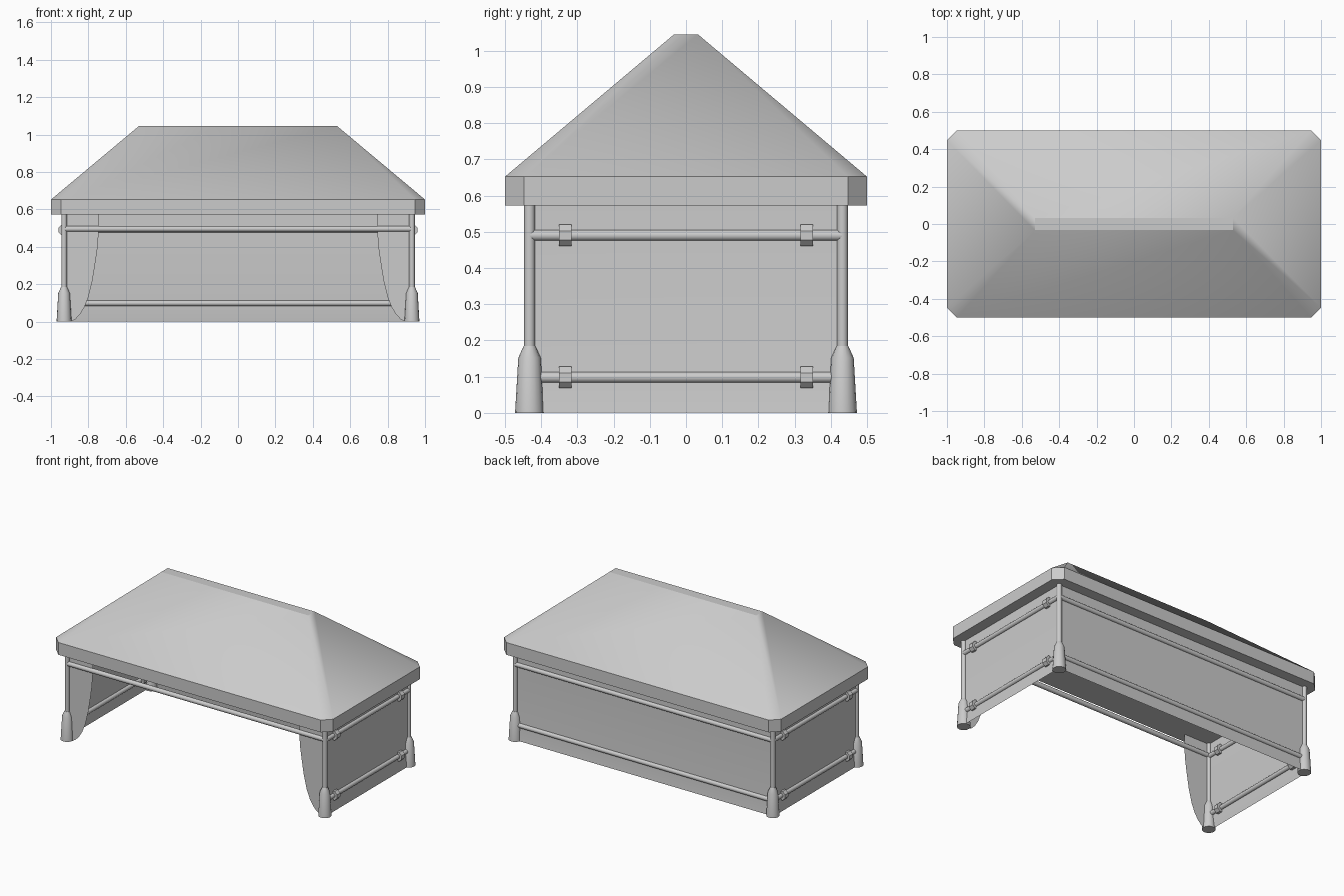
import bpy, bmesh
from math import cos, sin, tau
from mathutils import Vector

if "Cube" in bpy.data.objects:
    bpy.data.objects.remove(bpy.data.objects["Cube"])

PX, PY = 0.93, 0.432      # post positions
EAVE = 0.572              # underside of the roof


def finish(name, bm, recalc=True):
    if recalc:
        bmesh.ops.recalc_face_normals(bm, faces=bm.faces)
    me = bpy.data.meshes.new(name)
    bm.to_mesh(me)
    bm.free()
    ob = bpy.data.objects.new(name, me)
    bpy.context.collection.objects.link(ob)
    bpy.ops.object.select_all(action='DESELECT')
    ob.select_set(True)
    bpy.context.view_layer.objects.active = ob
    bpy.ops.object.shade_smooth_by_angle(angle=0.52)
    return ob


def loft(name, rings):
    """Capped skin through rings of equal vertex count."""
    bm = bmesh.new()
    loops = [[bm.verts.new(p) for p in r] for r in rings]
    n = len(loops[0])
    for a, b in zip(loops, loops[1:]):
        for i in range(n):
            j = (i + 1) % n
            bm.faces.new((a[i], a[j], b[j], b[i]))
    bm.faces.new(loops[0][::-1])
    bm.faces.new(loops[-1])
    bmesh.ops.remove_doubles(bm, verts=bm.verts, dist=0.0001)
    return finish(name, bm)


def turned(name, x, y, profile, n=16):
    """Upright round part from (radius, z) pairs."""
    return loft(name, [[(x + r * cos(tau * i / n), y + r * sin(tau * i / n), z)
                        for i in range(n)] for r, z in profile])


def rod(name, a, b, r=0.015, n=16):
    a, b = Vector(a), Vector(b)
    q = (b - a).to_track_quat('Z', 'Y')
    ring = [q @ Vector((r * cos(tau * (i + .5) / n), r * sin(tau * (i + .5) / n), 0))
            for i in range(n)]
    return loft(name, [[p + c for p in ring] for c in (a, b)])


def sheet(name, rows):
    """Cloth panel skinned between two-point rows."""
    bm = bmesh.new()
    vs = [[bm.verts.new(p) for p in r] for r in rows]
    for a, b in zip(vs, vs[1:]):
        bm.faces.new((a[0], a[1], b[1], b[0]))
    return finish(name, bm, False)


def roof_ring(x, y, c, z):
    pts = []
    for sx, sy in ((1, 1), (-1, 1), (-1, -1), (1, -1)):
        pair = [(sx * x, sy * (y - c), z), (sx * (x - c), sy * y, z)]
        pts += pair if sx * sy > 0 else pair[::-1]
    return pts


# Hipped canopy roof with a vertical valance
loft("roof", [roof_ring(1, 0.5, 0.053, EAVE), roof_ring(1, 0.5, 0.053, 0.652),
              roof_ring(0.53, 0.033, 0, 1.045)])

# Posts with tapered feet
for sx in (-1, 1):
    for sy in (-1, 1):
        turned("post", sx * PX, sy * PY, [(0.015, 0.1), (0.015, EAVE + 0.01)])
        turned("post_foot", sx * PX, sy * PY,
               [(0.04, 0), (0.031, 0.152), (0.016, 0.185)])

# Horizontal rails; the front has only the upper one
for z in (0.098, 0.49):
    rod("back_rail", (-PX, PY, z), (PX, PY, z))
    for sx in (-1, 1):
        rod("side_rail", (sx * PX, -PY, z), (sx * PX, PY, z))
        for sy in (-1, 1):
            rod("rail_clip", (sx * PX, sy * 0.333 - 0.017, z),
                (sx * PX, sy * 0.333 + 0.017, z), 0.032, 8)
rod("front_rail", (-PX, -PY, 0.495), (PX, -PY, 0.495))

# Cloth walls, flaring slightly below the lower rail
levels = [(EAVE, 0), (0.098, 0), (0.001, 0.012)]
sheet("back_wall", [((PX + f, PY + f, z), (-PX - f, PY + f, z)) for z, f in levels])
for sx in (-1, 1):
    sheet("side_wall", [((sx * (PX + f), -sx * PY, z), (sx * (PX + f), sx * (PY + f), z))
                        for z, f in levels])

# Front curtains gathered towards the posts
edge = [(0.744, EAVE), (0.746, 0.465), (0.752, 0.39), (0.762, 0.32), (0.778, 0.22),
        (0.8, 0.13), (0.822, 0.075), (0.845, 0.038), (0.87, 0.012), (0.89, 0.001)]
for sx in (-1, 1):
    sheet("front_curtain", [((sx * x, -PY, z), (sx * PX, -PY, z))[::sx] for x, z in edge])
